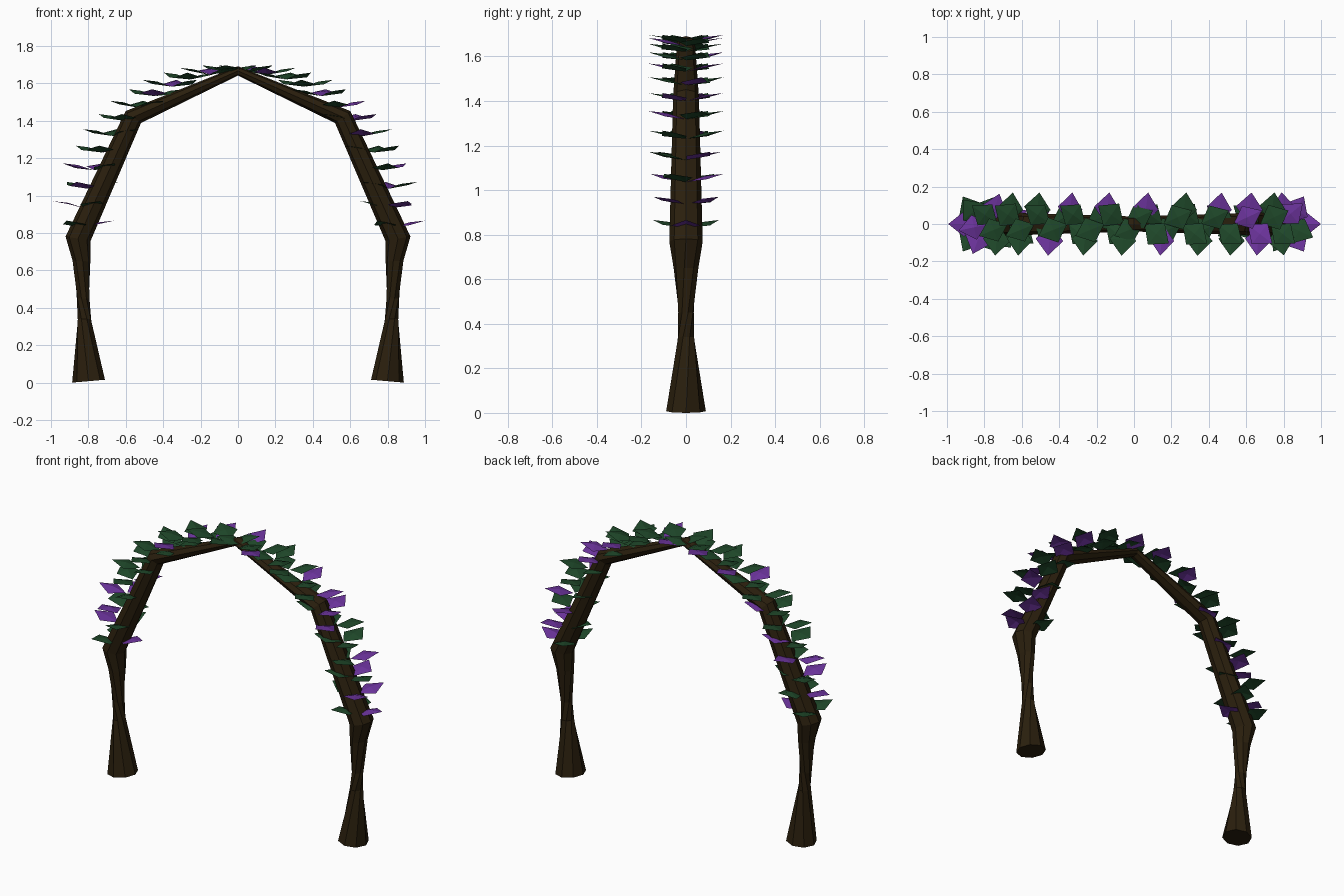
import bpy, bmesh, math, random
from mathutils import Vector

if "Cube" in bpy.data.objects:
    bpy.data.objects.remove(bpy.data.objects["Cube"])

random.seed(4)


def material(name, rgb):
    m = bpy.data.materials.new(name)
    m.diffuse_color = (*rgb, 1)
    m.use_nodes = True
    m.node_tree.nodes["Principled BSDF"].inputs["Base Color"].default_value = m.diffuse_color
    return m


BARK = material("dark_bark", (0.023, 0.0135, 0.004))
GREEN = material("leaf_green", (0.0135, 0.064, 0.0225))
PURPLE = material("leaf_purple", (0.15, 0.034, 0.335))


def finish(bm, name, mats):
    mesh = bpy.data.meshes.new(name)
    bm.to_mesh(mesh)
    bm.free()
    for m in mats:
        mesh.materials.append(m)
    obj = bpy.data.objects.new(name, mesh)
    bpy.context.collection.objects.link(obj)
    return obj


# Arched trunk: octagonal rings along half the arch, mirrored to the other side
# centre x, centre z, in-plane radius, depth radius, ring tilt, twist (degrees)
RINGS = [
    (0.799, 0.008, 0.088, 0.089, -5, 0),
    (0.821, 0.340, 0.038, 0.039, 0, 25),
    (0.828, 0.450, 0.035, 0.036, 0, 60),
    (0.837, 0.650, 0.048, 0.056, 2, 82),
    (0.855, 0.770, 0.068, 0.075, 10, 90),
    (0.560, 1.420, 0.052, 0.058, 38, 90),
    (0.000, 1.667, 0.025, 0.040, 90, 90),
]
SIDES = 8


def trunk():
    bm = bmesh.new()
    for side in (1, -1):
        loops = []
        for cx, cz, r, ry, tilt, twist in RINGS:
            t = math.radians(tilt)
            loop = []
            for i in range(SIDES):
                a = math.radians(twist) + i * math.tau / SIDES
                u, v = r * math.cos(a), ry * math.sin(a)
                loop.append(bm.verts.new((side * (cx + u * math.cos(t)), v, cz + u * math.sin(t))))
            loops.append(loop)
        for low, high in zip(loops, loops[1:]):
            for i in range(SIDES):
                j = (i + 1) % SIDES
                bm.faces.new((low[i], low[j], high[j], high[i]))
        bm.faces.new(loops[0])
    bmesh.ops.remove_doubles(bm, verts=bm.verts, dist=0.0005)
    bmesh.ops.recalc_face_normals(bm, faces=bm.faces)
    low = min(v.co.z for v in bm.verts)
    bmesh.ops.translate(bm, verts=bm.verts, vec=(0, 0, -low))
    return finish(bm, "arch_trunk", [BARK])


# One slightly folded kite-shaped leaf pointing outward at a heading
def add_leaf(bm, centre, heading, purple):
    out = Vector((math.cos(heading), math.sin(heading), 0))
    across = Vector((-out.y, out.x, 0))
    half = random.uniform(0.066, 0.074)
    dip = random.uniform(-0.012, 0.0)

    def vert(o, s, z):
        return bm.verts.new(centre + out * o + across * s + Vector((0, 0, z)))

    base = vert(0.005, 0, -0.022)
    tip = vert(0.17, 0, 0.014)
    left = vert(0.085, half, dip)
    right = vert(0.085, -half, dip)
    ridge = vert(0.085, 0, 0.005)
    for tri in ((base, right, ridge), (right, tip, ridge), (tip, left, ridge), (left, base, ridge)):
        bm.faces.new(tri).material_index = int(purple)


# Whorls of three leaves around the arch, every other whorl turned half a step
LEVELS = 26
LEADS = {0: 0, 1: 300, 2: 95, 3: 280, 22: 72, 23: 250, 24: 60, 25: 0}
# Which leaves of a whorl are purple (0 is the lead leaf, then anticlockwise)
PURPLES = {0: [0], 1: [0, 1], 2: [0], 3: [1], 5: [0], 6: [0, 2], 7: [1],
           8: [0], 11: [0], 12: [0], 14: [0], 16: [0], 17: [0], 19: [1],
           21: [1], 22: [0, 1], 23: [0], 24: [1], 25: [0]}


def leaves():
    bm = bmesh.new()
    for k in range(LEVELS):
        theta = math.pi * k / (LEVELS - 1)
        centre = Vector((0.83 * math.cos(theta), 0, 0.852 + 0.832 * math.sin(theta)))
        lead = LEADS.get(k, 265 if k % 2 else 82)
        for n in range(3):
            add_leaf(bm, centre, math.radians(lead + 120 * n), n in PURPLES.get(k, []))
    return finish(bm, "leaves", [GREEN, PURPLE])


trunk()
leaves()
